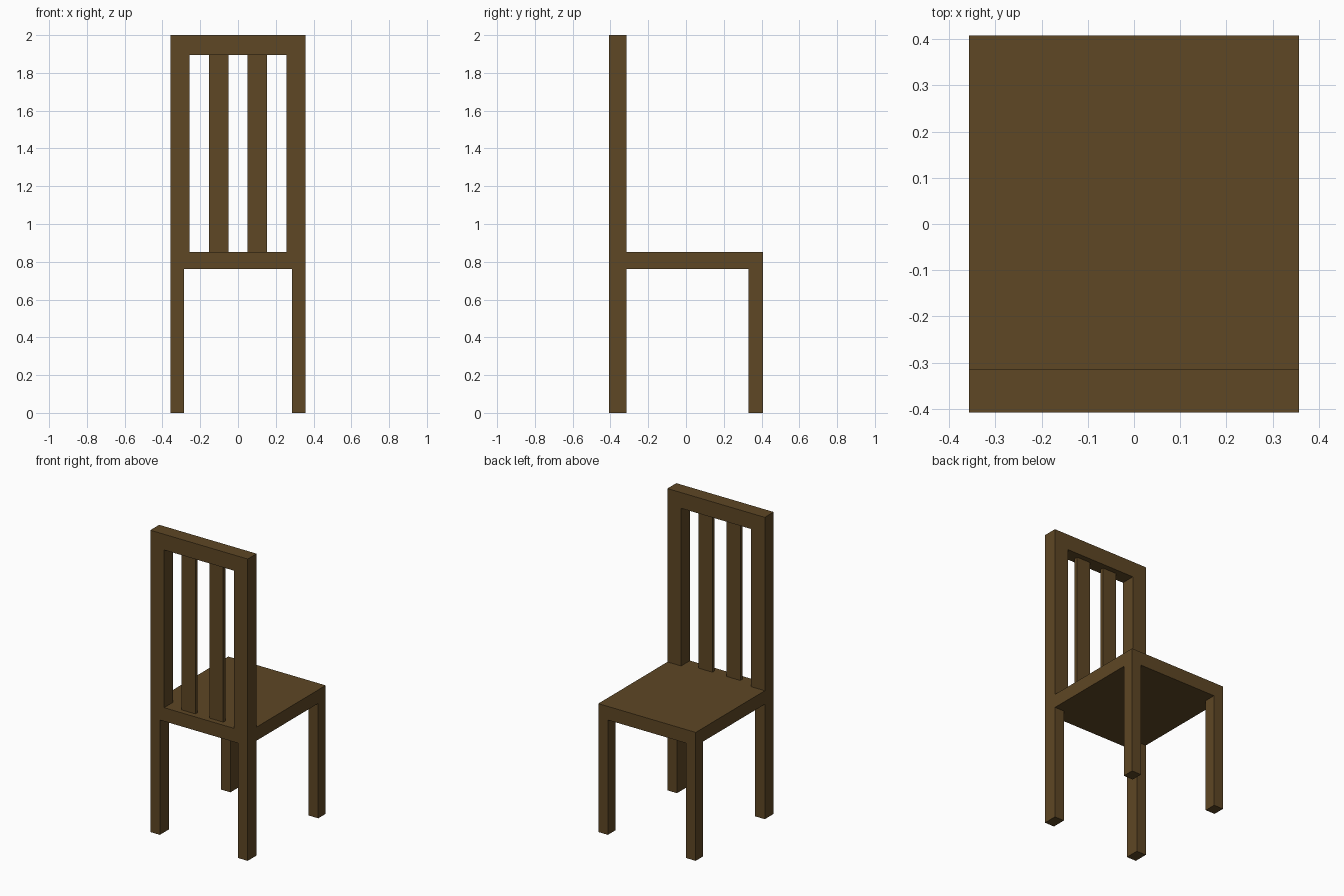
import bpy, bmesh
from math import radians
from itertools import product

if "Cube" in bpy.data.objects:
    bpy.data.objects.remove(bpy.data.objects["Cube"])

wood = bpy.data.materials.new("dark_wood")
wood.diffuse_color = (0.112, 0.063, 0.018, 1)
wood.use_nodes = True
wood.node_tree.nodes["Principled BSDF"].inputs["Base Color"].default_value = wood.diffuse_color


def solid(name, boxes):
    """Fuse axis-aligned boxes (x0,x1,y0,y1,z0,z1) into one clean outer skin."""
    axes = [sorted({v for b in boxes for v in b[2 * a:2 * a + 2]}) for a in range(3)]

    def filled(cell):
        if any(not 0 <= c < len(ax) - 1 for c, ax in zip(cell, axes)):
            return False
        mid = [(ax[c] + ax[c + 1]) / 2 for c, ax in zip(cell, axes)]
        return any(all(b[2 * a] < mid[a] < b[2 * a + 1] for a in range(3)) for b in boxes)

    bm = bmesh.new()
    for cell in product(*(range(len(ax) - 1) for ax in axes)):
        if not filled(cell):
            continue
        for a, side in product(range(3), (0, 1)):
            near = list(cell)
            near[a] += 2 * side - 1
            if filled(near):
                continue
            u, v = (a + 1) % 3, (a + 2) % 3
            corners = []
            for du, dv in ((0, 0), (1, 0), (1, 1), (0, 1)):
                p = [0, 0, 0]
                p[a] = axes[a][cell[a] + side]
                p[u] = axes[u][cell[u] + du]
                p[v] = axes[v][cell[v] + dv]
                corners.append(bm.verts.new(p))
            bm.faces.new(corners if side else corners[::-1])
    bmesh.ops.remove_doubles(bm, verts=bm.verts, dist=1e-4)
    bmesh.ops.dissolve_limit(bm, angle_limit=radians(1), verts=bm.verts, edges=bm.edges)
    bmesh.ops.recalc_face_normals(bm, faces=bm.faces)
    mesh = bpy.data.meshes.new(name)
    bm.to_mesh(mesh)
    bm.free()
    mesh.materials.append(wood)
    obj = bpy.data.objects.new(name, mesh)
    bpy.context.collection.objects.link(obj)


def mirrored(x0, x1, *rest):
    return [(x0, x1, *rest), (-x1, -x0, *rest)]


W, D = 0.357, 0.408             # half width, half depth
BACK = -0.315                   # inner face of the backrest
SEAT0, SEAT1 = 0.761, 0.851     # seat underside and top

# One-piece frame
seat = [(-W, W, -D, D, SEAT0, SEAT1)]
back_legs = mirrored(0.287, W, -D, BACK, 0, SEAT0)
front_legs = mirrored(0.287, W, 0.33, D, 0, SEAT0)
posts = mirrored(0.256, W, -D, BACK, SEAT1, 2)
top_rail = [(-W, W, -D, BACK, 1.896, 2)]
solid("chair_frame", seat + back_legs + front_legs + posts + top_rail)

# Thin backrest slats, centred in the frame's depth
for side, slat in zip(("right", "left"),
                      mirrored(0.051, 0.153, -0.373, -0.35, SEAT1, 1.896)):
    solid("back_slat_" + side, [slat])
